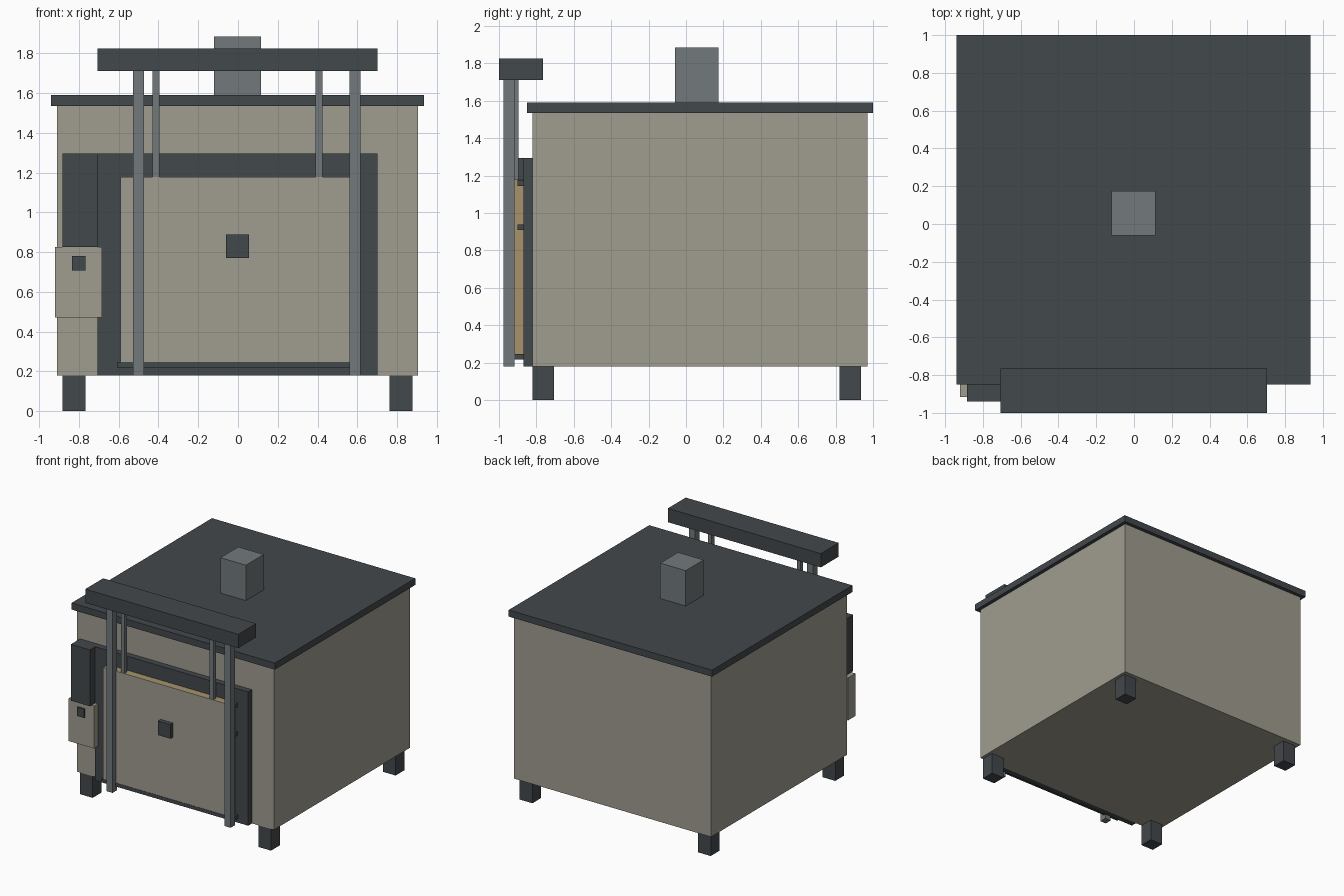
import bpy

cube = bpy.data.objects.get("Cube")
if cube:
    bpy.data.objects.remove(cube, do_unlink=True)


def material(name, rgb):
    mat = bpy.data.materials.new(name)
    mat.use_nodes = True
    color = (*rgb, 1)
    mat.diffuse_color = color
    mat.node_tree.nodes["Principled BSDF"].inputs["Base Color"].default_value = color
    return mat


beige = material("warm grey enamel", (0.35, 0.335, 0.28))
dark = material("dark steel", (0.055, 0.065, 0.071))
grey = material("mid grey steel", (0.168, 0.19, 0.2))
tan = material("tan firebrick", (0.39, 0.29, 0.15))


def box(name, mat, x, y, z):
    """Box from its (min, max) range on each axis."""
    ranges = (x, y, z)
    bpy.ops.mesh.primitive_cube_add(size=1, location=[(a + b) / 2 for a, b in ranges])
    obj = bpy.context.object
    obj.name = name
    for v in obj.data.vertices:
        v.co = [c * (b - a) for c, (a, b) in zip(v.co, ranges)]
    obj.data.materials.append(mat)
    return obj


# Furnace body, lid and flue
box("body", beige, (-0.91, 0.905), (-0.82, 0.97), (0.18, 1.535))
box("lid", dark, (-0.94, 0.935), (-0.85, 1.0), (1.535, 1.59))
box("flue", grey, (-0.12, 0.115), (-0.06, 0.175), (1.59, 1.885))

# Feet
for side, x in (("right", -0.883), ("left", 0.762)):
    for end, y in (("front", -0.82), ("back", 0.82)):
        box(f"{end}_{side}_foot", dark, (x, x + 0.117), (y, y + 0.115), (0, 0.18))

# Door frame, insulated door, sill and handle
box("door_frame", dark, (-0.708, 0.703), (-0.87, -0.82), (0.18, 1.295))
box("door_insulation", tan, (-0.59, 0.585), (-0.925, -0.87), (0.247, 1.178))
box("door_plate", beige, (-0.59, 0.585), (-0.933, -0.925), (0.247, 1.178))
box("door_sill", dark, (-0.61, 0.61), (-0.935, -0.87), (0.217, 0.247))
box("door_handle", dark, (-0.06, 0.056), (-0.97, -0.933), (0.77, 0.887))

# Small guides on the door edge
for name, z in (("upper", 1.145), ("middle", 0.908)):
    box(f"{name}_door_guide", dark, (0.585, 0.605), (-0.902, -0.87), (z, z + 0.03))

# Lifting gantry
for side, x in (("right", -0.528), ("left", 0.561)):
    box(f"{side}_post", grey, (x, x + 0.055), (-0.977, -0.917), (0.18, 1.71))
for side, x in (("right", -0.43), ("left", 0.39)):
    box(f"{side}_lift_rod", grey, (x, x + 0.035), (-0.93, -0.895), (1.178, 1.71))
box("gantry_beam", dark, (-0.708, 0.703), (-1.0, -0.765), (1.71, 1.825))

# Controls beside the door
box("control_housing", dark, (-0.883, -0.708), (-0.94, -0.82), (0.825, 1.295))
box("switch_box", beige, (-0.92, -0.684), (-0.917, -0.82), (0.47, 0.825))
box("switch_button", dark, (-0.835, -0.768), (-0.93, -0.917), (0.707, 0.78))
